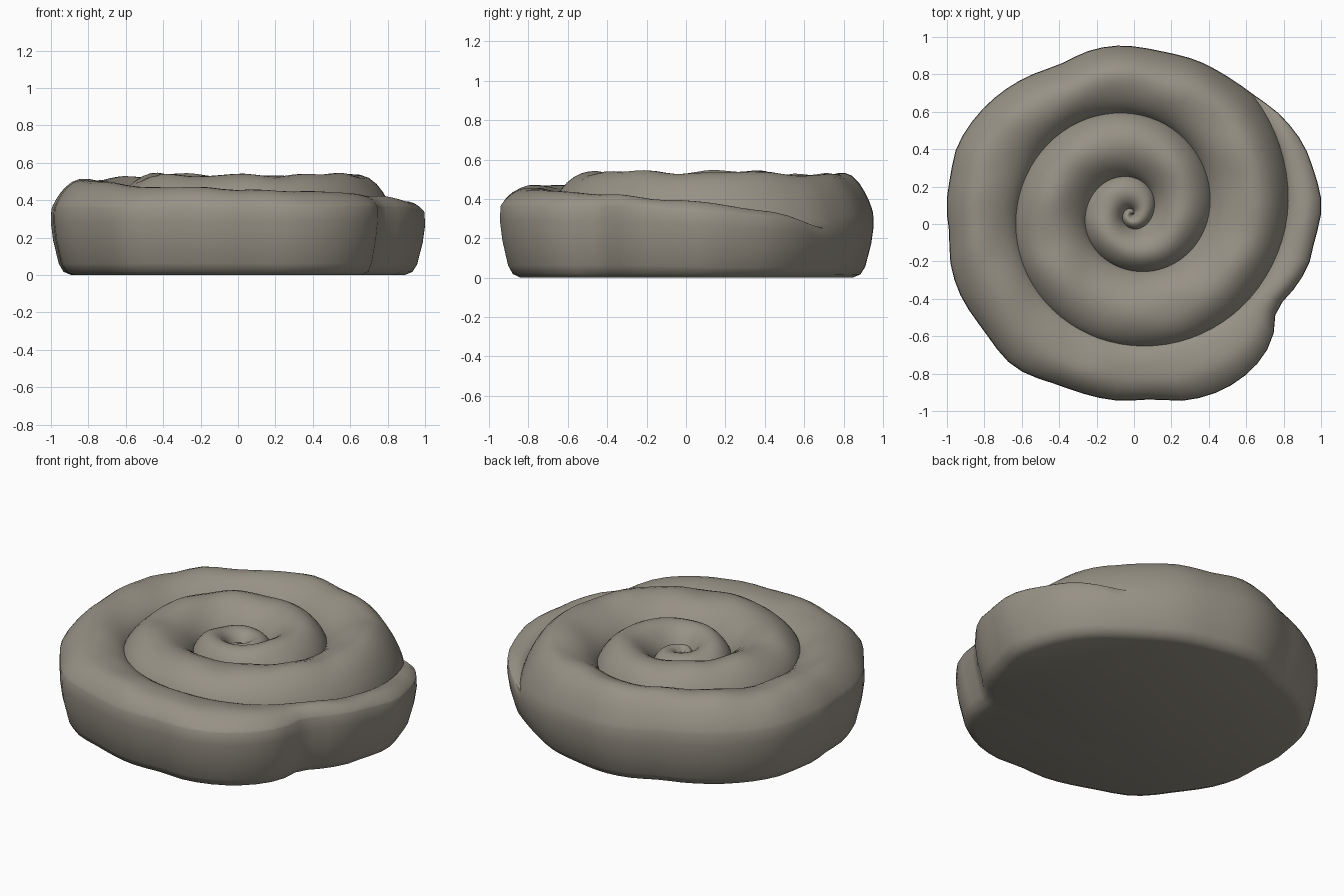
import bpy, bmesh, math
from mathutils import noise, Vector

if "Cube" in bpy.data.objects:
    bpy.data.objects.remove(bpy.data.objects["Cube"])

CX, CY = -0.01, 0.05          # centre of the spiral
START, WRAP, END, STEP = -720, 405, 765, 5


def curve(keys, x):
    """Smooth (cubic Hermite) interpolation through (x, value) keys."""
    if x <= keys[0][0]:
        return keys[0][1]
    if x >= keys[-1][0]:
        return keys[-1][1]
    i = next(k for k in range(len(keys) - 1) if keys[k + 1][0] >= x)

    def slope(k):
        a, b = keys[max(k - 1, 0)], keys[min(k + 1, len(keys) - 1)]
        return (b[1] - a[1]) / (b[0] - a[0])
    (x0, y0), (x1, y1) = keys[i], keys[i + 1]
    h = x1 - x0
    t = (x - x0) / h
    return ((2*t**3 - 3*t**2 + 1) * y0 + (t**3 - 2*t**2 + t) * h * slope(i)
            + (3*t**2 - 2*t**3) * y1 + (t**3 - t**2) * h * slope(i + 1))


# Lumpy outer outline seen from above, anticlockwise from the tail tip
outline = [(.65, .68), (.50, .785), (.34, .87), (.15, .92), (-.1, .95), (-.25, .92),
           (-.4, .85), (-.6, .77), (-.78, .64), (-.94, .42), (-.98, .25), (-1, .1),
           (-.985, -.05), (-.98, -.2), (-.93, -.37), (-.8, -.57), (-.64, -.76),
           (-.4, -.86), (-.1, -.94), (.1, -.935), (.28, -.94), (.5, -.87), (.67, -.73),
           (.74, -.6), (.76, -.46), (.85, -.35), (.93, -.22), (.96, -.1), (1, .1),
           (.96, .28), (.9, .43), (.76, .6)]
polar = sorted((math.degrees(math.atan2(y - CY, x - CX)) % 360,
                math.hypot(x - CX, y - CY)) for x, y in outline)
polar = ([(a - 360, r) for a, r in polar[-3:]] + polar
         + [(a + 360, r) for a, r in polar[:3]])


def rim(phi):
    return curve(polar, phi % 360)


# Groove radius, groove height and crown height along the spiral (degrees)
groove_r = [(-360, 0), (-270, .03), (-180, .05), (-90, .075), (0, .11), (90, .20),
            (180, .25), (270, .30), (360, .41), (450, .54), (540, .62), (630, .70),
            (690, .78), (720, .83), (742, .865), (END, rim(END))]
groove_z = [(START, .38), (-360, .39), (0, .40), (360, .40), (540, .40), (585, .415),
            (630, .42), (680, .39), (720, .345), (750, .30), (END, .25)]
crown_z = [(START, .40), (-360, .45), (-90, .50), (90, .53), (360, .535), (450, .53),
           (540, .51), (585, .485), (630, .46), (680, .43), (705, .41), (720, .38),
           (735, .35), (750, .315), (END, .255)]
edge_z = [(WRAP, .25), (435, .31), (480, .34), (630, .36), (700, .36), (720, .335),
          (750, .295), (END, .25)]
across = [0, .02, .06, .12, .2, .3, .4, .5, .6, .7, .8, .88, .94, .98, 1]
# Side wall: fraction of edge height, offset from the rim
wall = [(.8, .003), (.52, -.01), (.17, -.04), (.05, -.065), (0, -.105)]
PEAK = .52


def section(phi):
    """Points across the dough strip at one spiral angle."""
    a = math.radians(phi)
    last = phi >= WRAP
    r0 = max(0, curve(groove_r, phi))
    r1 = rim(phi) if last else max(0, curve(groove_r, phi + 360))
    z0 = curve(groove_z, phi)
    z1 = curve(edge_z, phi) if last else curve(groove_z, phi + 360)
    top = curve(crown_z, phi)
    pts = []
    for u in across:
        r = r0 + (r1 - r0) * u
        x, y = CX + r * math.cos(a), CY + r * math.sin(a)
        # gentle rise from the inner groove, rounder fall at the outer edge
        if u < PEAK:
            f, base = (1 - (1 - u / PEAK) ** 2) ** .85, z0
        else:
            f, base = max(0, 1 - ((u - PEAK) / (1 - PEAK)) ** 2.1) ** .85, z1
        lump = .022 * noise.noise(Vector((x * 4.5, y * 4.5, 1.3))) * f
        pts.append((x, y, base + (top - base) * f + lump))
    if last:
        for k, d in wall:
            r = r1 + d
            pts.append((CX + r * math.cos(a), CY + r * math.sin(a), z1 * k))
    return pts


bm = bmesh.new()
previous, base_ring = None, []

# Spiral dough strip; its last full turn also carries the side wall
for phi in range(START, END + 1, STEP):
    row = [bm.verts.new(p) for p in section(phi)]
    if previous:
        for i in range(min(len(row), len(previous)) - 1):
            bm.faces.new((previous[i], previous[i + 1], row[i + 1], row[i]))
    if WRAP <= phi < END:
        base_ring.append(row[-1])
    previous = row

# Flat underside
bm.faces.new(base_ring[::-1])
bmesh.ops.remove_doubles(bm, verts=bm.verts, dist=.0008)
bmesh.ops.dissolve_degenerate(bm, edges=bm.edges, dist=.0002)
bmesh.ops.recalc_face_normals(bm, faces=bm.faces)

mesh = bpy.data.meshes.new("spiral_bun")
bm.to_mesh(mesh)
bm.free()
bun = bpy.data.objects.new("spiral_bun", mesh)
bpy.context.collection.objects.link(bun)

# Dull dough colour
dough = bpy.data.materials.new("dough")
dough.diffuse_color = (.31, .285, .235, 1)
dough.use_nodes = True
dough.node_tree.nodes["Principled BSDF"].inputs["Base Color"].default_value = dough.diffuse_color
mesh.materials.append(dough)

bpy.context.view_layer.objects.active = bun
bun.select_set(True)
bpy.ops.object.shade_smooth_by_angle(angle=math.radians(40))
